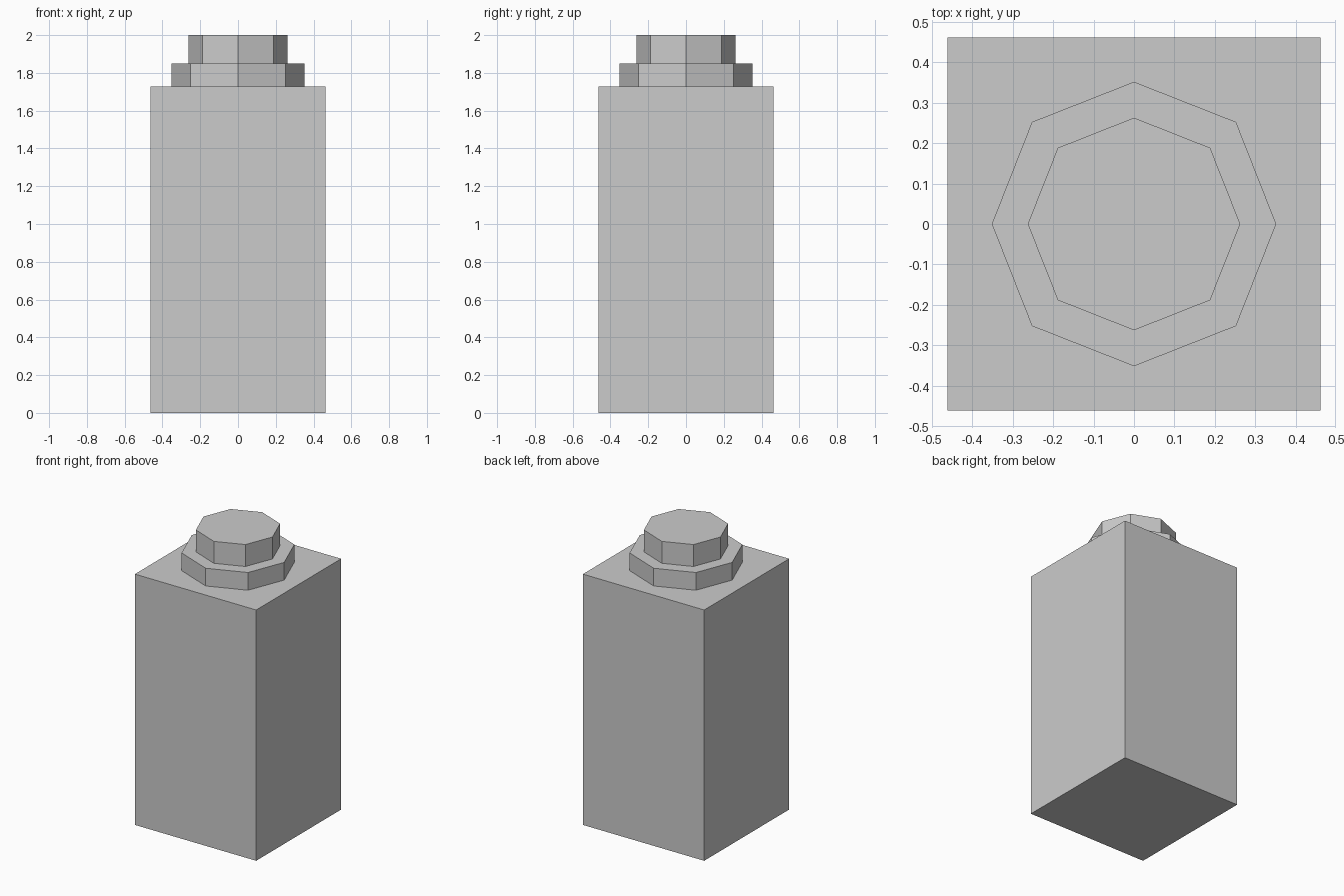
import bpy, bmesh

if "Cube" in bpy.data.objects:
    bpy.data.objects.remove(bpy.data.objects["Cube"])


def prism(name, outline, z0, z1):
    """Closed flat-sided solid from a counter-clockwise outline."""
    bm = bmesh.new()
    base = bm.faces.new([bm.verts.new((x, y, z0)) for x, y in outline])
    ext = bmesh.ops.extrude_face_region(bm, geom=[base], use_keep_orig=True)
    for v in ext["geom"]:
        if isinstance(v, bmesh.types.BMVert):
            v.co.z = z1
    bmesh.ops.recalc_face_normals(bm, faces=bm.faces)
    mesh = bpy.data.meshes.new(name)
    bm.to_mesh(mesh)
    bm.free()
    obj = bpy.data.objects.new(name, mesh)
    bpy.context.collection.objects.link(obj)
    return obj


def octagon(r, d):
    """Corners on the axes at r and on the diagonals at (d, d)."""
    pts, quarter = [], [(r, 0), (d, d)]
    for _ in range(4):
        pts += quarter
        quarter = [(-y, x) for x, y in quarter]
    return pts


# Square body
h = 0.462
prism("body", [(-h, -h), (h, -h), (h, h), (-h, h)], 0, 1.727)

# Stepped octagonal neck and cap
prism("neck_collar", octagon(0.352, 0.2525), 1.727, 1.849)
prism("cap", octagon(0.263, 0.1885), 1.849, 2.0)
